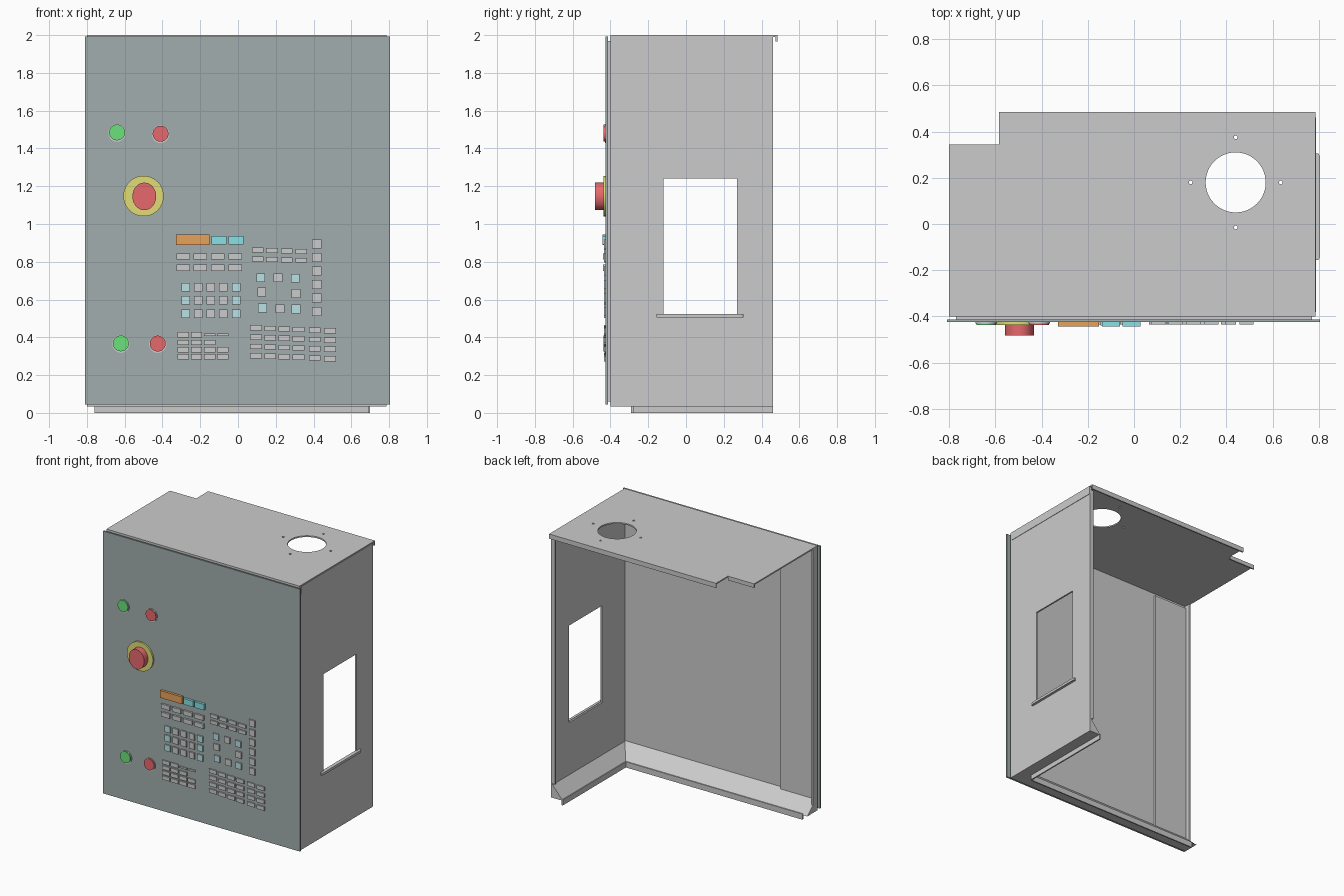
import bpy, bmesh, math
from mathutils import Matrix

if "Cube" in bpy.data.objects:
    bpy.data.objects.remove(bpy.data.objects["Cube"])

def mat(name, rgb):
    m = bpy.data.materials.new(name)
    m.diffuse_color = (*rgb, 1)
    m.use_nodes = True
    m.node_tree.nodes["Principled BSDF"].inputs["Base Color"].default_value = m.diffuse_color
    return m

SLATE = mat("slate", (0.36, 0.42, 0.42))
GREEN = mat("green", (0.15, 0.75, 0.2))
RED = mat("red", (0.8, 0.14, 0.15))
YELLOW = mat("yellow", (0.75, 0.72, 0.18))
ORANGE = mat("orange", (0.8, 0.36, 0.1))
CYAN = mat("cyan", (0.25, 0.75, 0.78))
PALE = mat("pale_cyan", (0.5, 0.75, 0.78))

def finish(name, bm, m=None):
    bmesh.ops.recalc_face_normals(bm, faces=bm.faces)
    me = bpy.data.meshes.new(name)
    bm.to_mesh(me)
    bm.free()
    ob = bpy.data.objects.new(name, me)
    bpy.context.collection.objects.link(ob)
    if m:
        me.materials.append(m)
    return ob

def box(name, x, y, z, m=None):
    bm = bmesh.new()
    c = [(a + b) / 2 for a, b in (x, y, z)]
    s = [b - a for a, b in (x, y, z)]
    bmesh.ops.create_cube(bm, size=1, matrix=Matrix.Translation(c) @ Matrix.Diagonal((*s, 1)))
    return finish(name, bm, m)

def prism(name, pts, vec, m=None):
    """Extrude a closed 3D outline along a vector."""
    bm = bmesh.new()
    f = bm.faces.new([bm.verts.new(p) for p in pts])
    r = bmesh.ops.extrude_face_region(bm, geom=[f])
    bmesh.ops.translate(bm, vec=vec, verts=[v for v in r["geom"] if isinstance(v, bmesh.types.BMVert)])
    return finish(name, bm, m)

def disc(name, x, z, rx, rz, y0, y1, m=None):
    """Round button facing the front."""
    pts = [(x + rx * math.cos(i * math.tau / 40), y1, z + rz * math.sin(i * math.tau / 40)) for i in range(40)]
    ob = prism(name, pts, (0, y0 - y1, 0), m)
    smooth(ob)

def smooth(ob):
    bpy.ops.object.select_all(action='DESELECT')
    ob.select_set(True)
    bpy.context.view_layer.objects.active = ob
    bpy.ops.object.shade_smooth_by_angle(angle=math.radians(30))

def cut(ob, cutter):
    bpy.context.view_layer.objects.active = ob
    md = ob.modifiers.new("cut", 'BOOLEAN')
    md.operation, md.solver, md.object = 'DIFFERENCE', 'EXACT', cutter
    bpy.ops.object.modifier_apply(modifier=md.name)
    bpy.data.objects.remove(cutter)

# Top plate with a stepped back corner and fan holes
top = prism("top_plate", [(-.80, -.40, 1.99), (.785, -.40, 1.99), (.785, .485, 1.99),
                          (-.585, .485, 1.99), (-.585, .345, 1.99), (-.80, .345, 1.99)], (0, 0, .01))
hx, hy = .44, .18
for r, dx, dy in [(.13, 0, 0)] + [(.008, .195 * a, .195 * b) for a, b in ((1, 0), (-1, 0), (0, 1), (0, -1))]:
    n = 48 if r > .1 else 16
    cut(top, prism("hole", [(hx + dx + r * math.cos(i * math.tau / n), hy + dy + r * math.sin(i * math.tau / n), 1.9)
                            for i in range(n)], (0, 0, .2)))
box("top_back_lip", (-.585, .785), (.475, .485), (1.965, 1.99))
box("top_step_lip", (-.80, -.585), (.335, .345), (1.97, 1.99))
box("top_right_lip", (.778, .788), (-.38, .46), (1.935, 1.992))

# Right wall with window and sill
wall = box("right_wall", (.773, .785), (-.40, .46), (.035, 1.99))
cut(wall, box("window", (.7, .9), (-.12, .27), (.52, 1.24)))
box("wall_back_flange", (.753, .773), (.45, .46), (.14, 1.97))
prism("window_sill", [(.785, -.155, .505), (.798, -.155, .505), (.804, -.145, .505), (.804, .295, .505),
                      (.798, .305, .505), (.785, .305, .505)], (0, 0, .018))

# Front inner panel with left frame strip and seal
box("front_panel", (-.80, .785), (-.40, -.39), (.035, 1.99))
box("left_frame_strip", (-.79, -.51), (-.39, -.378), (.10, 1.97))
box("left_frame_lip", (-.80, -.79), (-.40, -.345), (.035, 1.99))
for i, (x, z) in enumerate([((-.77, .77), (.06, .09)), ((-.77, .77), (1.94, 1.97)),
                            ((-.77, -.74), (.09, 1.94)), ((.74, .77), (.09, 1.94))]):
    box(f"door_seal_{i}", x, (-.413, -.40), z)

# Sloped bottom gutters and their hanging flanges
prism("front_gutter", [(-.80, -.395, .035), (-.80, -.28, .035), (-.80, -.395, .14)], (1.58, 0, 0))
prism("right_gutter", [(.78, -.395, .035), (.69, -.395, .035), (.78, -.395, .14)], (0, .855, 0))
box("front_foot_flange", (-.76, .69), (-.29, -.28), (0, .042))
box("right_foot_flange", (.69, .70), (-.28, .46), (0, .042))

# Door
box("door", (-.81, .806), (-.425, -.413), (.045, 1.992), SLATE)

# Round push buttons
F = -.424
for i, (x, z, m) in enumerate([(-.64, 1.485, GREEN), (-.41, 1.478, RED), (-.62, .368, GREEN), (-.425, .367, RED)]):
    disc(f"button_ring_{i}", x, z - .003, .046, .047, -.43, F)
    disc(f"push_button_{i}", x, z, .042, .042, -.438, F, m)
disc("stop_collar", -.5, 1.148, .107, .107, -.437, F, YELLOW)
disc("stop_button", -.496, 1.146, .063, .073, -.483, F, RED)

# Keypad
keys = 0
def key(x, z, w, h, m=None, depth=.009):
    global keys
    keys += 1
    box(f"key_{keys}", (x - w / 2, x + w / 2), (-.425 - depth, F), (z - h / 2, z + h / 2), m)

key(-.24, .917, .178, .054, ORANGE, .018)
key(-.1, .914, .078, .044, CYAN, .018)
key(-.01, .914, .078, .044, CYAN, .018)
for x in (-.29, -.2, -.108, -.014):
    for z in (.828, .768):
        key(x, z, .072, .033, depth=.014)
for x in (-.276, -.211, -.144, -.078, -.01):
    for z in (.665, .597, .525):
        key(x, z, .045, .046, PALE if x in (-.276, -.01) else None)
for r, z in enumerate((.413, .373, .335, .297)):
    for c, x in enumerate((-.29, -.22, -.149, -.08)):
        if (r, c) != (1, 3):
            key(x, z, .06, .012 if r == 0 and c > 1 else .028)
for x in (.105, .18, .258, .335):
    for z in (.862, .815):
        key(x, z - .03 * (x - .105), .062, .026)
for i in range(6):
    key(.417, .895 - .0715 * i, .048, .048)
for x, z, m in [(.12, .715, PALE), (.212, .715, None), (.303, .712, PALE), (.125, .64, None),
                (.307, .632, None), (.13, .555, PALE), (.222, .552, None), (.307, .55, PALE)]:
    key(x, z, .046, .046, m)
for x in (.095, .17, .245, .32, .407, .487):
    for r in range(4):
        key(x, .45 - .049 * r - .04 * (x - .095), .062, .028)
